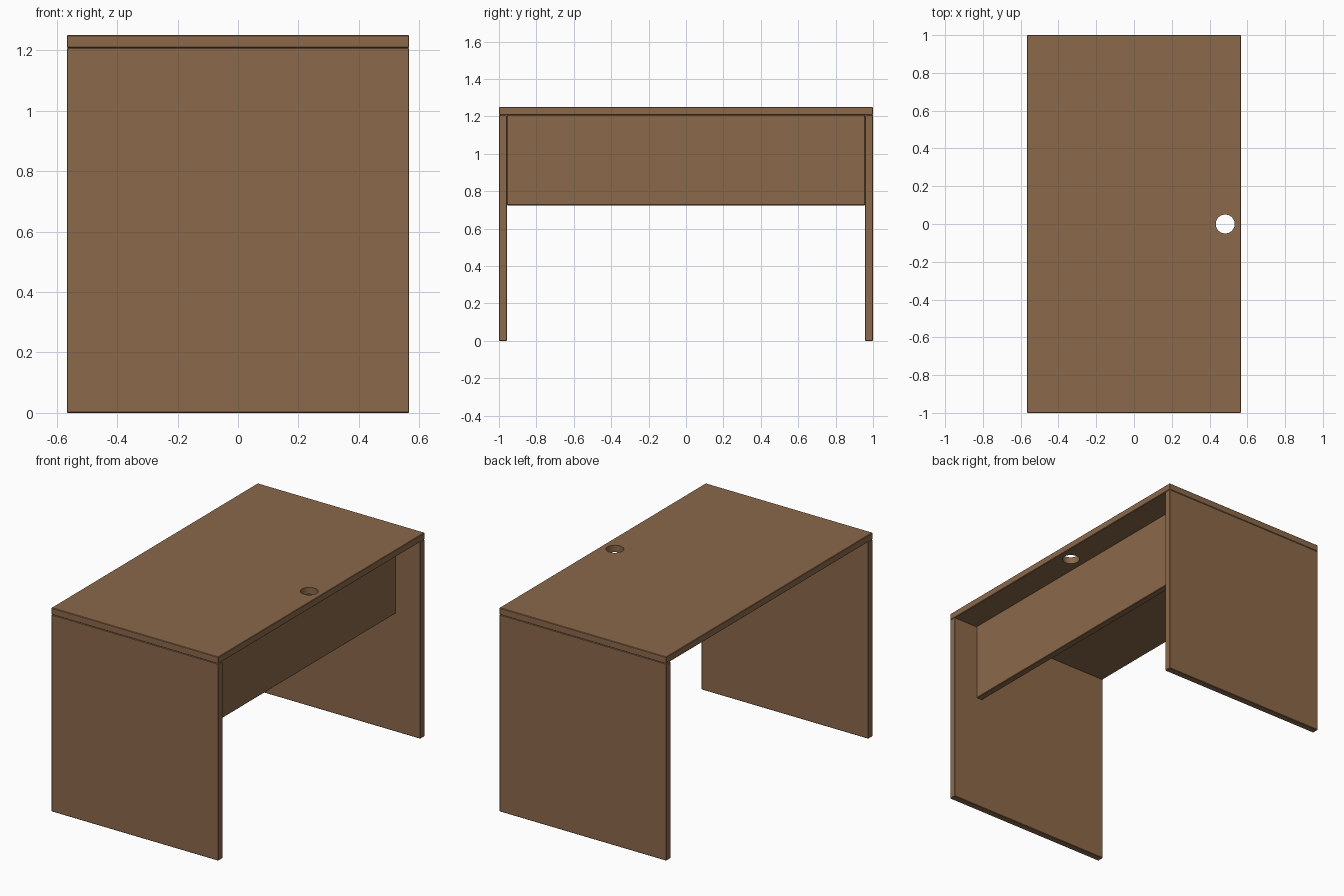
import bpy

if "Cube" in bpy.data.objects:
    bpy.data.objects.remove(bpy.data.objects["Cube"], do_unlink=True)

# Overall sizes
LENGTH, DEPTH, HEIGHT = 2.0, 1.133, 1.25
BOARD = 0.042          # board thickness
EDGE = 0.003           # eased board edges
UNDERSIDE = HEIGHT - BOARD

# Single wood colour
wood = bpy.data.materials.new("brown wood")
wood.use_nodes = True
colour = (0.26, 0.14, 0.068, 1)
wood.diffuse_color = colour
bsdf = wood.node_tree.nodes["Principled BSDF"]
bsdf.inputs["Base Color"].default_value = colour
bsdf.inputs["Roughness"].default_value = 0.7


def board(name, low, high):
    """Box between two corners with slightly eased edges."""
    centre = [(a + b) / 2 for a, b in zip(low, high)]
    bpy.ops.mesh.primitive_cube_add(size=1, location=centre)
    obj = bpy.context.object
    obj.name = name
    obj.scale = [b - a for a, b in zip(low, high)]
    bpy.ops.object.transform_apply(location=False, rotation=False, scale=True)
    obj.data.materials.append(wood)
    bevel = obj.modifiers.new("eased edges", 'BEVEL')
    bevel.width = EDGE
    bevel.segments = 1
    bpy.ops.object.modifier_apply(modifier=bevel.name)
    return obj


x, y = DEPTH / 2, LENGTH / 2

# Side panels that carry the top
board("front_side_panel", (-x, -y, 0), (x, -y + BOARD, UNDERSIDE))
board("back_side_panel", (-x, y - BOARD, 0), (x, y, UNDERSIDE))

# Modesty panel set back from the right edge
panel_face = 0.4
board("modesty_panel", (panel_face - BOARD, -y + BOARD, 0.725),
      (panel_face, y - BOARD, UNDERSIDE))

# Desk top with a round cable hole
top = board("desk_top", (-x, -y, UNDERSIDE), (x, y, HEIGHT))
bpy.ops.mesh.primitive_cylinder_add(vertices=48, radius=0.05, depth=0.2,
                                    location=(0.483, 0, HEIGHT - BOARD / 2))
cutter = bpy.context.object
cutter.name = "cable_hole_cutter"
cutter.hide_render = True
cutter.data.materials.append(wood)

bpy.ops.object.select_all(action='DESELECT')
top.select_set(True)
bpy.context.view_layer.objects.active = top
cut = top.modifiers.new("cable hole", 'BOOLEAN')
cut.operation = 'DIFFERENCE'
cut.solver = 'EXACT'
cut.object = cutter
bpy.ops.object.modifier_apply(modifier=cut.name)
bpy.data.objects.remove(cutter, do_unlink=True)
bpy.ops.object.shade_smooth_by_angle()
